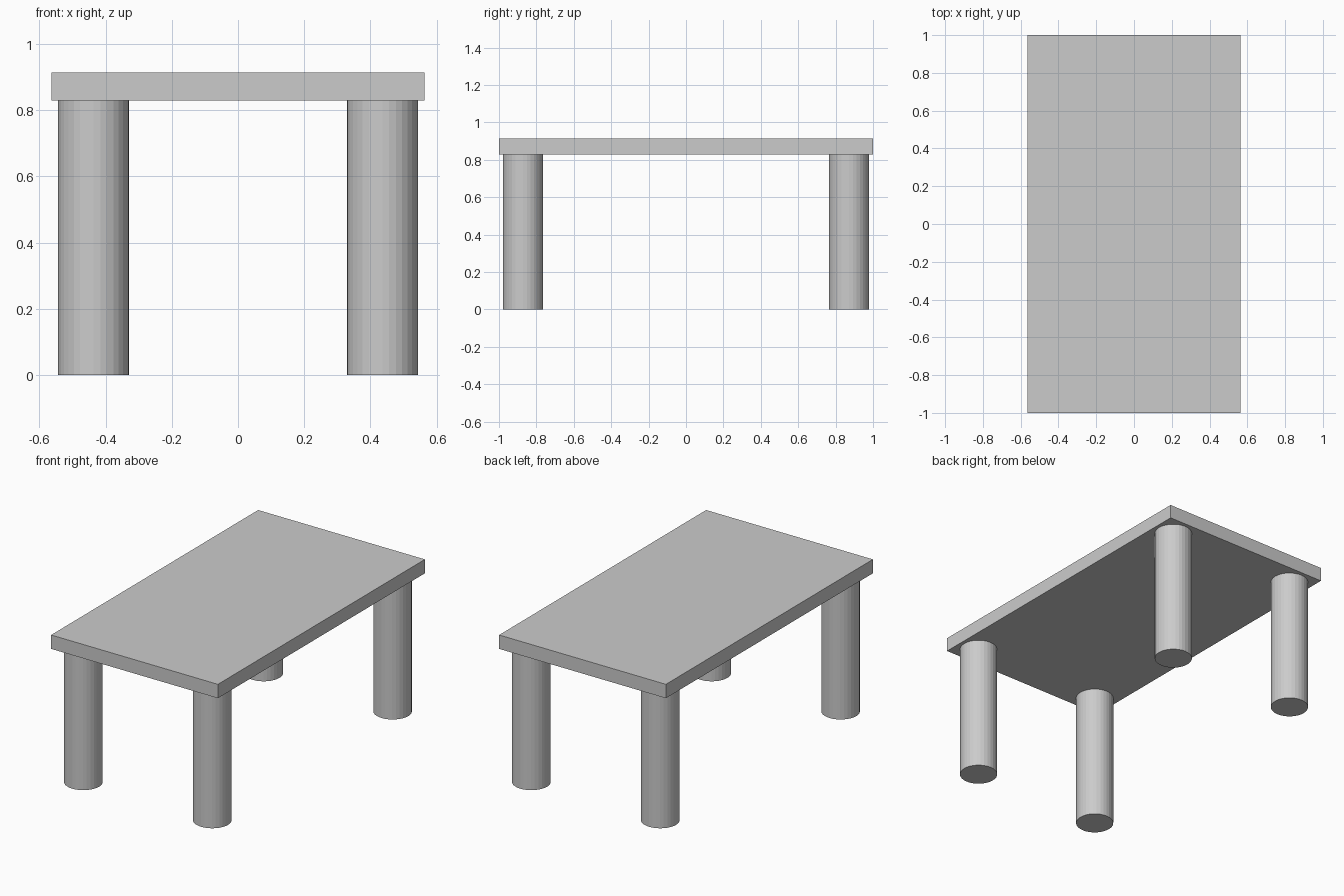
import bpy

if "Cube" in bpy.data.objects:
    bpy.data.objects.remove(bpy.data.objects["Cube"])

HALF_X, HALF_Y = 0.564, 1.0
TOP_Z, UNDER_Z = 0.914, 0.829
LEG_X, LEG_Y, LEG_R = 0.436, 0.871, 0.107

# Rectangular slab top
bpy.ops.mesh.primitive_cube_add(size=1, location=(0, 0, (TOP_Z + UNDER_Z) / 2))
top = bpy.context.object
top.name = "table_top"
top.scale = (2 * HALF_X, 2 * HALF_Y, TOP_Z - UNDER_Z)
bpy.ops.object.transform_apply(location=False, rotation=False, scale=True)


# Round leg with flat facets, standing on the floor
def add_leg(name, x, y):
    bpy.ops.mesh.primitive_cylinder_add(
        vertices=32, radius=LEG_R, depth=UNDER_Z, location=(x, y, UNDER_Z / 2))
    bpy.context.object.name = name


# One leg near each corner
for side_y, sy in (("front", -1), ("back", 1)):
    for side_x, sx in (("left", -1), ("right", 1)):
        add_leg(f"{side_y}_{side_x}_leg", sx * LEG_X, sy * LEG_Y)
